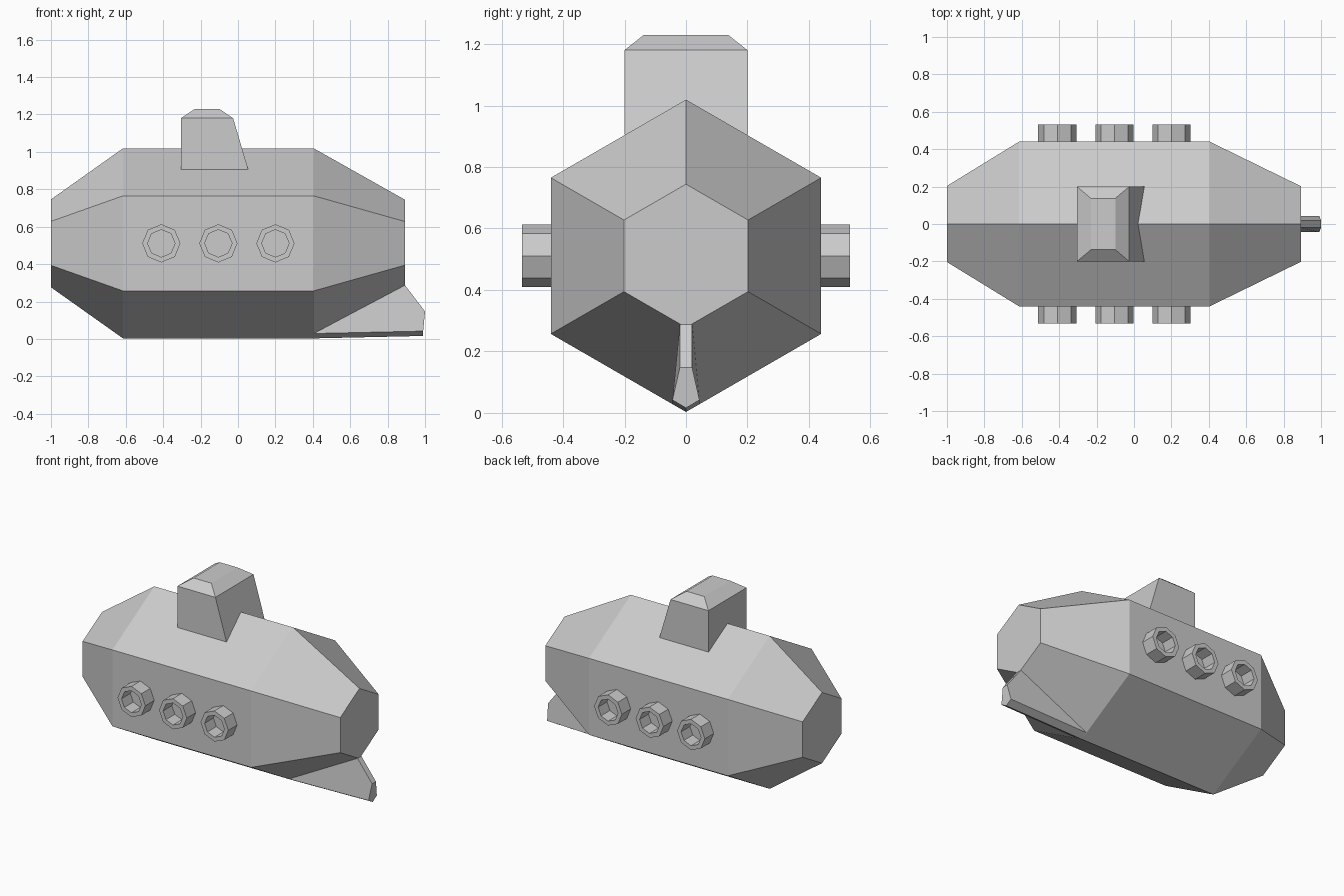
import bpy, bmesh
from math import sin, cos, pi

if "Cube" in bpy.data.objects:
    bpy.data.objects.remove(bpy.data.objects["Cube"])


def loft(name, rings, closed=False):
    """Skin a list of equal-length point rings; cap the ends or close the loop."""
    bm = bmesh.new()
    vs = [[bm.verts.new(p) for p in ring] for ring in rings]
    n = len(vs[0])
    pairs = list(zip(vs, vs[1:]))
    if closed:
        pairs.append((vs[-1], vs[0]))
    else:
        bm.faces.new(vs[0])
        bm.faces.new(vs[-1])
    for a, b in pairs:
        for i in range(n):
            j = (i + 1) % n
            bm.faces.new((a[i], a[j], b[j], b[i]))
    bmesh.ops.recalc_face_normals(bm, faces=bm.faces)
    me = bpy.data.meshes.new(name)
    bm.to_mesh(me)
    bm.free()
    ob = bpy.data.objects.new(name, me)
    bpy.context.collection.objects.link(ob)
    return ob


def circle(n, r):
    return [(r * cos(2 * pi * i / n), r * sin(2 * pi * i / n)) for i in range(n)]


ZC = 0.511

# Hexagonal hull with tapered bow and stern
stations = [(-1, 0.235), (-0.615, 0.508), (0.405, 0.508), (0.893, 0.233)]
loft("hull", [[(x, b, ZC + a) for a, b in circle(6, r)] for x, r in stations])


# Conning tower with a sloped rear and chamfered roof
def rect(x0, x1, y, z):
    return [(x0, -y, z), (x1, -y, z), (x1, y, z), (x0, y, z)]


loft("tower", [rect(-0.305, 0.055, 0.2, 0.905),
               rect(-0.305, -0.026, 0.2, 1.18),
               rect(-0.23, -0.10, 0.137, 1.23)])

# Octagonal porthole rims on both sides
for side, label in ((-1, "front"), (1, "back")):
    for k, x in enumerate((-0.41, -0.105, 0.20)):
        section = [(0.102, 0.43), (0.102, 0.533), (0.073, 0.533), (0.073, 0.43)]
        loft(f"porthole_{label}_{k + 1}",
             [[(x + a, side * y, ZC + b) for a, b in circle(8, r)]
              for r, y in section], closed=True)


# Keel fin under the stern
def fin_ring(xb, zb, xs, zs, xt, zt):
    return [(xb, 0, zb), (xs, 0.044, zs), (xt, 0.02, zt),
            (xt, -0.02, zt), (xs, -0.044, zs)]


loft("stern_fin", [fin_ring(0.405, 0.003, 0.405, 0.029, 0.893, 0.287),
                   fin_ring(0.99, 0.016, 0.99, 0.042, 1.0, 0.147)])
